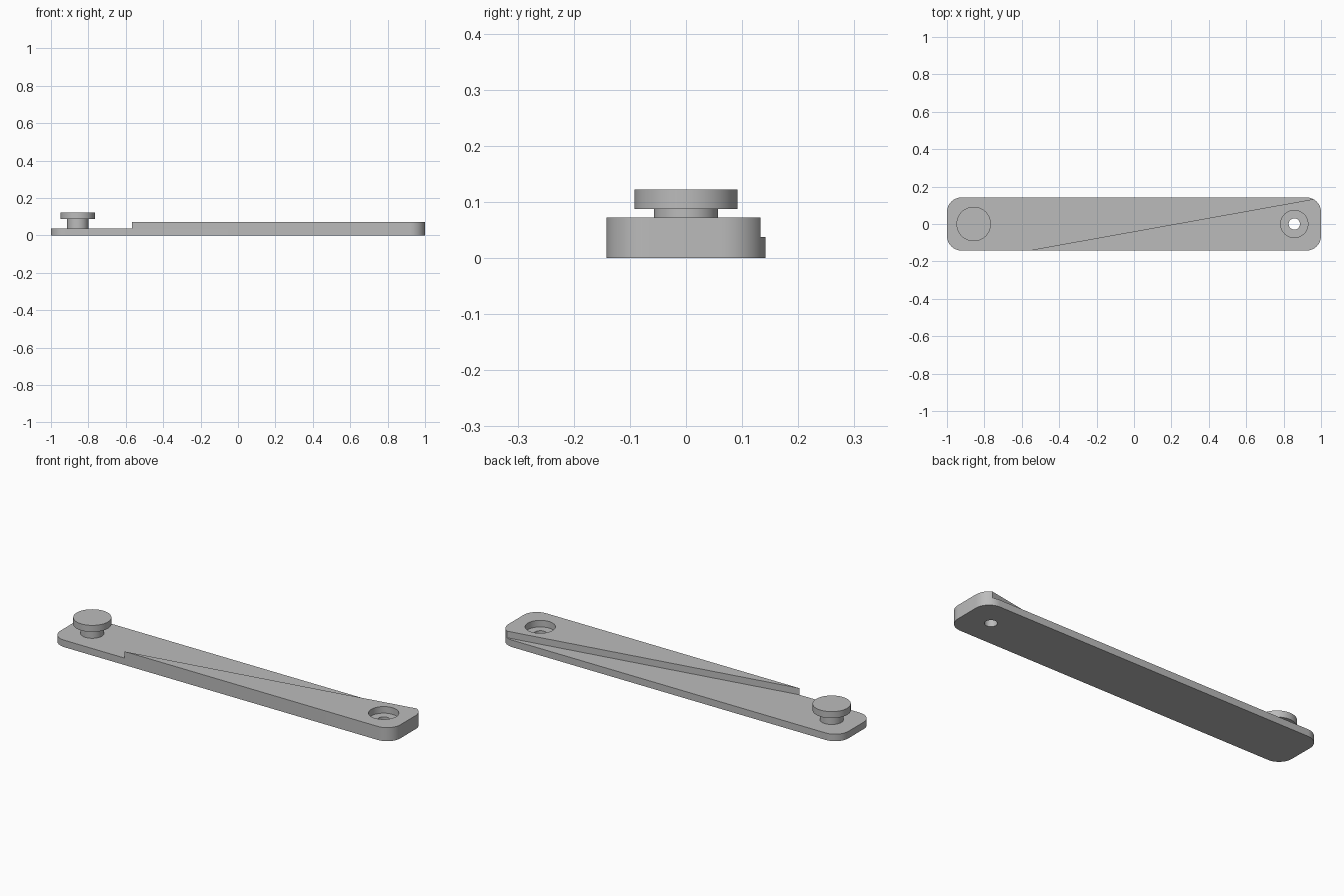
import bpy
import bmesh
from math import sin, cos, pi, radians
from mathutils import Vector

cube = bpy.data.objects.get("Cube")
if cube:
    bpy.data.objects.remove(cube, do_unlink=True)

LENGTH, WIDTH, CORNER = 1.0, 0.142, 0.078    # half sizes and corner radius
LOW, HIGH = 0.037, 0.072                     # lower and raised deck heights
PIVOT = 0.857                                # distance of knob and hole from centre

grey = bpy.data.materials.new("plain grey")
grey.use_nodes = True
grey.diffuse_color = (0.5, 0.5, 0.5, 1)
grey.node_tree.nodes["Principled BSDF"].inputs["Base Color"].default_value = grey.diffuse_color


def arc(cx, cy, r, start, end, steps):
    angles = [start + (end - start) * i / steps for i in range(steps + 1)]
    return [(cx + r * cos(a), cy + r * sin(a)) for a in angles]


def circle(cx, r):
    return arc(cx, 0, r, 0, 2 * pi, 64)[:-1]


def prism(name, outline, bottom, top):
    """Extrude a flat outline between two heights."""
    bm = bmesh.new()
    face = bm.faces.new([bm.verts.new((x, y, bottom)) for x, y in outline])
    result = bmesh.ops.extrude_face_region(bm, geom=[face])
    moved = [v for v in result["geom"] if isinstance(v, bmesh.types.BMVert)]
    bmesh.ops.translate(bm, verts=moved, vec=(0, 0, top - bottom))
    bmesh.ops.recalc_face_normals(bm, faces=bm.faces)
    mesh = bpy.data.meshes.new(name)
    bm.to_mesh(mesh)
    bm.free()
    mesh.materials.append(grey)
    obj = bpy.data.objects.new(name, mesh)
    bpy.context.collection.objects.link(obj)
    return obj


def shade(obj):
    bpy.ops.object.select_all(action="DESELECT")
    obj.select_set(True)
    bpy.context.view_layer.objects.active = obj
    bpy.ops.object.shade_smooth_by_angle(angle=radians(30))


# Bar with rounded corners
outline = []
for i, (sx, sy) in enumerate([(1, 1), (-1, 1), (-1, -1), (1, -1)]):
    outline += arc(sx * (LENGTH - CORNER), sy * (WIDTH - CORNER), CORNER,
                   i * pi / 2, (i + 1) * pi / 2, 12)
bar = prism("bar", outline, 0, HIGH)

# Cutters: diagonal step, wide recess and through hole
start, end = Vector((-0.568, -WIDTH)), Vector((0.96, 0.133))
along = (end - start).normalized()
a, b = start - along, end + along
cutters = [
    prism("step_cutter", [a, b, (b.x, 1), (a.x, 1)], LOW, 0.2),
    prism("recess_cutter", circle(PIVOT, 0.073), LOW, 0.2),
    prism("hole_cutter", circle(PIVOT, 0.03), -0.1, 0.3),
]
for cutter in cutters:
    cutter.hide_render = True
    mod = bar.modifiers.new(cutter.name, "BOOLEAN")
    mod.operation = "DIFFERENCE"
    mod.solver = "EXACT"
    mod.object = cutter

# Bake the cuts and drop the cutters
bpy.context.view_layer.update()
cut_mesh = bpy.data.meshes.new_from_object(
    bar.evaluated_get(bpy.context.evaluated_depsgraph_get()))
bar.modifiers.clear()
bar.data = cut_mesh
for cutter in cutters:
    bpy.data.objects.remove(cutter, do_unlink=True)
shade(bar)

# Knob on the low end
shade(prism("knob_stem", circle(-PIVOT, 0.057), LOW - 0.005, 0.09))
shade(prism("knob_cap", circle(-PIVOT, 0.092), 0.087, 0.122))
